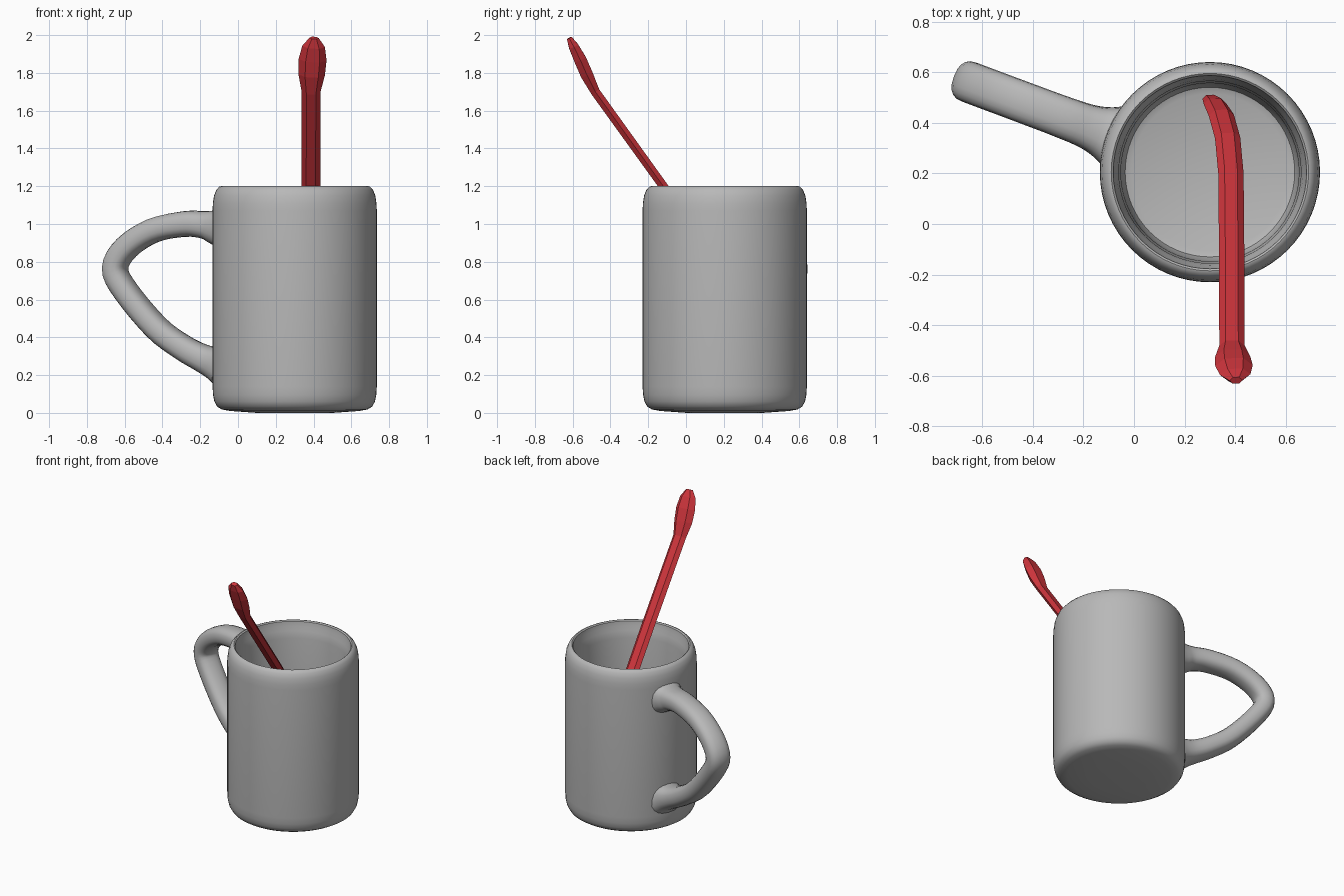
import bpy, bmesh, math
from mathutils import Vector

if "Cube" in bpy.data.objects:
    bpy.data.objects.remove(bpy.data.objects["Cube"])

CENTRE = Vector((0.30, 0.205, 0))


def material(name, rgb):
    m = bpy.data.materials.new(name)
    m.diffuse_color = (*rgb, 1)
    m.use_nodes = True
    m.node_tree.nodes["Principled BSDF"].inputs["Base Color"].default_value = m.diffuse_color
    return m


grey = material("mug grey", (0.48, 0.48, 0.48))
red = material("spoon red", (0.62, 0.035, 0.045))


def skin(name, rings, mat, smooth_angle=None):
    """Join successive rings of points into a closed, capped skin."""
    bm = bmesh.new()
    loops = [[bm.verts.new(p) for p in ring] for ring in rings]
    n = len(loops[0])
    for a, b in zip(loops, loops[1:]):
        for i in range(n):
            j = (i + 1) % n
            bm.faces.new((a[i], a[j], b[j], b[i]))
    bm.faces.new(loops[0][::-1])
    bm.faces.new(loops[-1])
    bmesh.ops.recalc_face_normals(bm, faces=bm.faces)
    me = bpy.data.meshes.new(name)
    bm.to_mesh(me)
    bm.free()
    me.materials.append(mat)
    if smooth_angle:
        me.shade_smooth()
        me.set_sharp_from_angle(angle=math.radians(smooth_angle))
    ob = bpy.data.objects.new(name, me)
    bpy.context.collection.objects.link(ob)
    return ob


def sweep(points, side, sides, power=1.0):
    """Rings along (position, half width, half thickness) stations."""
    rings = []
    for k, (p, w, t) in enumerate(points):
        tan = (points[min(k + 1, len(points) - 1)][0] - points[max(k - 1, 0)][0]).normalized()
        s = (side - tan * side.dot(tan)).normalized()
        n = tan.cross(s)
        ring = []
        for i in range(sides):
            a = 2 * math.pi * i / sides
            c, d = math.cos(a), math.sin(a)
            ring.append(p + s * w * math.copysign(abs(c) ** power, c)
                        + n * t * math.copysign(abs(d) ** power, d))
        rings.append(ring)
    return rings


def smooth_path(rows, steps):
    """Catmull-Rom interpolation of equal-length number rows."""
    out = []
    ext = [rows[0]] + rows + [rows[-1]]
    for a, b, c, d in zip(ext, ext[1:], ext[2:], ext[3:]):
        for k in range(steps):
            t = k / steps
            out.append([0.5 * (2 * q + (r - p) * t + (2 * p - 5 * q + 4 * r - s) * t * t
                               + (3 * q - p - 3 * r + s) * t ** 3)
                        for p, q, r, s in zip(a, b, c, d)])
    return out + [rows[-1]]


# Mug body: lathed (radius, height) profile from underside over the rim to the inner floor
profile = [(0.20, 0.0), (0.34, 0.01), (0.385, 0.018), (0.41, 0.033), (0.425, 0.06), (0.432, 0.095),
           (0.435, 0.14), (0.435, 1.07), (0.433, 1.11), (0.427, 1.15), (0.415, 1.18),
           (0.40, 1.197), (0.39, 1.2), (0.382, 1.193), (0.378, 1.16), (0.368, 1.13),
           (0.36, 1.08), (0.352, 0.6), (0.348, 0.14), (0.335, 0.10), (0.31, 0.09)]
N = 64
skin("mug_body", [[CENTRE + Vector((r * math.cos(2 * math.pi * i / N),
                                    r * math.sin(2 * math.pi * i / N), z))
                   for i in range(N)] for r, z in profile], grey, 40)

# Mug handle: rounded loop leaving the body radially, flared at both joints
ang = math.radians(159.5)
out_dir = Vector((math.cos(ang), math.sin(ang), 0))
tangent = Vector((-math.sin(ang), math.cos(ang), 0))
stations = [(0.405, 0.98, 0.125, 0.115), (0.45, 0.985, 0.105, 0.092), (0.51, 0.995, 0.088, 0.074),
            (0.62, 1.0, 0.083, 0.068), (0.80, 0.965, 0.082, 0.065), (0.95, 0.875, 0.082, 0.065),
            (1.015, 0.765, 0.082, 0.065), (0.955, 0.645, 0.082, 0.065), (0.78, 0.45, 0.082, 0.066),
            (0.63, 0.345, 0.083, 0.068), (0.52, 0.29, 0.088, 0.074),
            (0.45, 0.265, 0.105, 0.09), (0.405, 0.25, 0.125, 0.11)]
path = [(CENTRE + out_dir * d + Vector((0, 0, z)), w, t)
        for d, z, w, t in smooth_path(stations, 4)]
skin("mug_handle", sweep(path, tangent, 20, 0.8), grey, 50)

# Spoon: faceted stick with a flattened head, curving down inside the mug
spoon = [(0.30, 0.495, 0.13, 0.03, 0.018), (0.32, 0.475, 0.24, 0.045, 0.026),
         (0.345, 0.43, 0.38, 0.05, 0.027), (0.37, 0.34, 0.55, 0.05, 0.027),
         (0.383, 0.20, 0.75, 0.05, 0.027), (0.386, -0.12, 1.20, 0.05, 0.027),
         (0.387, -0.48, 1.70, 0.05, 0.028), (0.390, -0.525, 1.79, 0.07, 0.038),
         (0.395, -0.56, 1.87, 0.074, 0.038), (0.400, -0.595, 1.94, 0.06, 0.03),
         (0.403, -0.618, 1.985, 0.025, 0.016)]
skin("spoon", sweep([(Vector(s[:3]), s[3], s[4]) for s in spoon], Vector((1, 0, 0)), 6), red)
